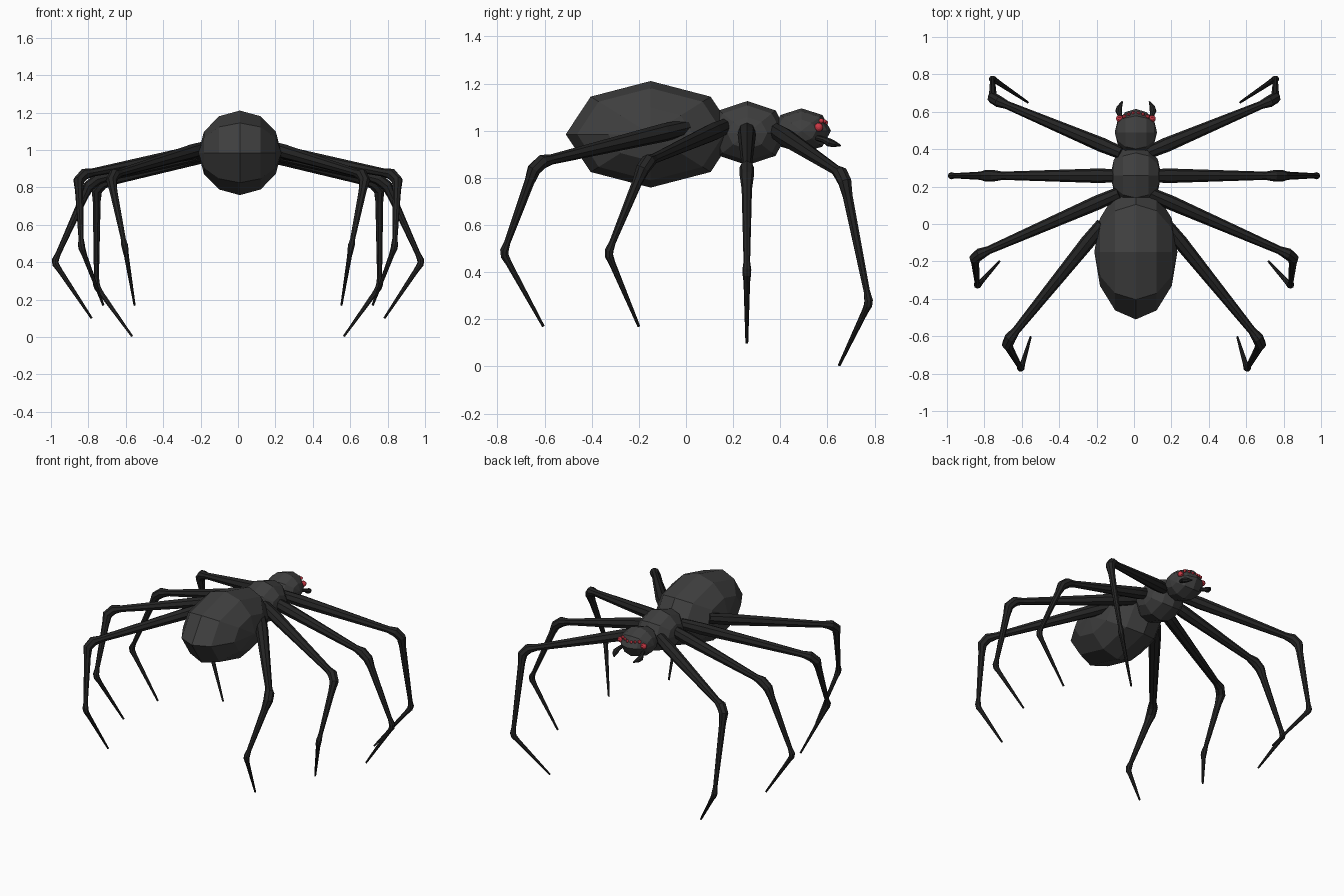
import bpy, bmesh, math
from mathutils import Vector, Matrix

if "Cube" in bpy.data.objects:
    bpy.data.objects.remove(bpy.data.objects["Cube"])


def material(name, rgb):
    m = bpy.data.materials.new(name)
    m.diffuse_color = (*rgb, 1)
    m.use_nodes = True
    m.node_tree.nodes["Principled BSDF"].inputs["Base Color"].default_value = m.diffuse_color
    return m


BODY = material("dark_grey", (0.05, 0.05, 0.05))
LEG = material("near_black", (0.018, 0.018, 0.018))
RED = material("eye_red", (0.6, 0.04, 0.06))
BODY_X = 0.01  # the body sits slightly right of the legs' centre line


def finish(name, bm, mat, mirror=False, x=0.0):
    bmesh.ops.recalc_face_normals(bm, faces=bm.faces)
    me = bpy.data.meshes.new(name)
    bm.to_mesh(me)
    bm.free()
    me.materials.append(mat)
    ob = bpy.data.objects.new(name, me)
    ob.location.x = x
    bpy.context.collection.objects.link(ob)
    if mirror:
        ob.modifiers.new("mirror", 'MIRROR').use_axis[0] = True
    return ob


def ball(name, centre, radii, mat, segs=8, rings=6, mirror=False):
    # low-poly sphere with its poles on the x axis
    bm = bmesh.new()
    bmesh.ops.create_uvsphere(bm, u_segments=segs, v_segments=rings, radius=1)
    bm.transform(Matrix.Translation(centre) @ Matrix.Diagonal((*radii, 1))
                 @ Matrix.Rotation(math.pi / 2, 4, 'Y'))
    return finish(name, bm, mat, mirror, BODY_X)


def tube(name, path, mat, sides=8, x=0.0):
    # path of (point, radius); rings face the local direction of travel
    bm = bmesh.new()
    pts = [Vector(p) for p, r in path]
    rings = []
    for i, (p, r) in enumerate(path):
        d = (pts[min(i + 1, len(pts) - 1)] - pts[max(i - 1, 0)]).normalized()
        side = prev - d * prev.dot(d) if rings else d.cross(Vector((0, 0, 1)))
        side.normalize()
        prev = side
        up = d.cross(side)
        rings.append([bm.verts.new(pts[i] + r * (math.cos(a) * side + math.sin(a) * up))
                      for a in (2 * math.pi * k / sides for k in range(sides))])
    for a, b in zip(rings, rings[1:]):
        for k in range(sides):
            n = (k + 1) % sides
            bm.faces.new((a[k], a[n], b[n], b[k]))
    bm.faces.new(rings[0])
    bm.faces.new(rings[-1])
    return finish(name, bm, mat, True, x)


# body
ball("abdomen", (0, -0.15, 0.985), (0.222, 0.36, 0.226), BODY)
ball("thorax", (0, 0.26, 0.99), (0.136, 0.17, 0.136), BODY)
ball("head", (0, 0.49, 1.0), (0.113, 0.125, 0.095), BODY)

# eyes
for name, pos, r in [("outer_eyes", (0.087, 0.563, 1.015), 0.019),
                     ("side_eyes", (0.062, 0.574, 1.042), 0.011),
                     ("middle_eyes", (0.038, 0.587, 1.04), 0.009),
                     ("inner_eyes", (0.014, 0.594, 1.035), 0.009)]:
    ball(name, pos, (r, r, r), RED, 10, 8, True)

# fangs
tube("fangs", [((0.075, 0.55, 0.972), 0.012), ((0.087, 0.585, 0.962), 0.013),
               ((0.092, 0.605, 0.951), 0.018), ((0.088, 0.625, 0.945), 0.015),
               ((0.072, 0.655, 0.937), 0.004)], LEG, 8, BODY_X)


def leg(name, hip, knee, ankle, tip):
    hip, knee, ankle, tip = map(Vector, (hip, knee, ankle, tip))
    thigh, shin, foot = ((b - a).normalized() for a, b in
                         ((hip, knee), (knee, ankle), (ankle, tip)))
    tube(name, [(hip, 0.034), (hip.lerp(knee, 0.15), 0.039),
                (knee - thigh * 0.085, 0.022), (knee - thigh * 0.035, 0.031),
                (knee + shin * 0.03, 0.030), (knee + shin * 0.09, 0.022),
                (ankle - shin * 0.05, 0.014), (ankle - shin * 0.012, 0.019),
                (ankle + foot * 0.012, 0.018), (ankle + foot * 0.05, 0.014),
                (tip, 0.006)], LEG)


# legs: hip, knee, ankle, tip
leg("front_legs", (0.07, 0.38, 1.0), (0.755, 0.668, 0.812), (0.757, 0.777, 0.27), (0.567, 0.65, 0.005))
leg("second_legs", (0.08, 0.258, 1.01), (0.785, 0.258, 0.835), (0.982, 0.258, 0.40), (0.782, 0.258, 0.1))
leg("third_legs", (0.08, 0.165, 1.018), (0.853, -0.173, 0.865), (0.837, -0.331, 0.48), (0.72, -0.2, 0.17))
leg("rear_legs", (0.17, 0.0, 1.015), (0.683, -0.635, 0.863), (0.604, -0.775, 0.48), (0.553, -0.605, 0.17))
